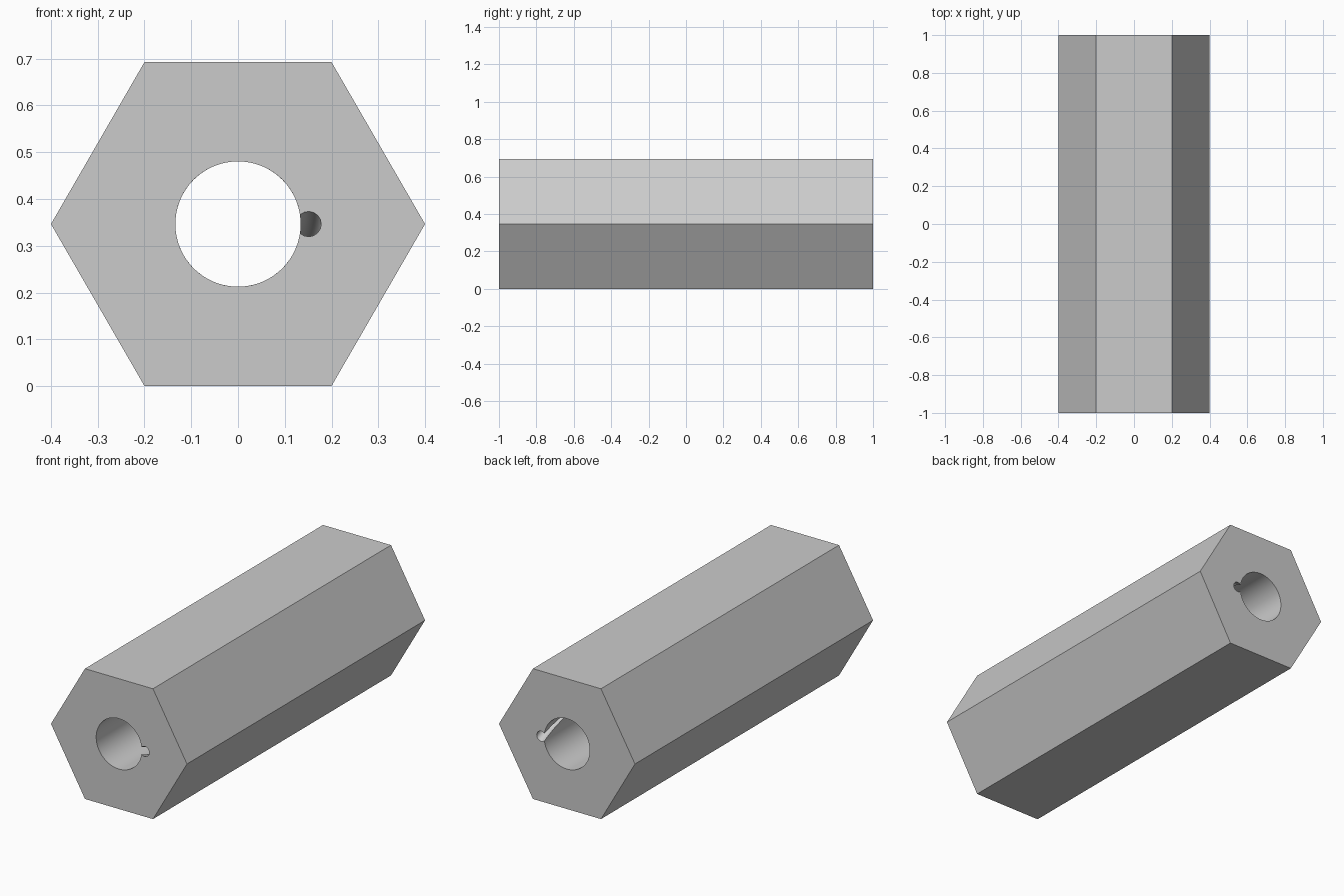
import bpy, bmesh
from math import pi, sin, cos, acos, atan2

if "Cube" in bpy.data.objects:
    bpy.data.objects.remove(bpy.data.objects["Cube"])

R_HEX = 0.4
AXIS_Z = R_HEX * cos(pi / 6)
R_BORE = 0.134
R_GROOVE, C_GROOVE = 0.027, 0.151
STEPS = 96

# Inner profile: round bore with one small round groove at +x
a = acos((R_BORE**2 + C_GROOVE**2 - R_GROOVE**2) / (2 * R_BORE * C_GROOVE))
b = atan2(R_BORE * sin(a), R_BORE * cos(a) - C_GROOVE)
profile = []
for i in range(80):
    t = a + (2 * pi - 2 * a) * i / 80
    profile.append((R_BORE * cos(t), R_BORE * sin(t)))
for i in range(12):
    t = -b + 2 * b * i / 12
    profile.append((C_GROOVE + R_GROOVE * cos(t), R_GROOVE * sin(t)))

hexagon = [(R_HEX * cos(i * pi / 3), R_HEX * sin(i * pi / 3)) for i in range(6)]
bm = bmesh.new()


def ring(points, y, turn=0.0):
    c, s = cos(turn), sin(turn)
    return [bm.verts.new((x * c - z * s, y, x * s + z * c + AXIS_Z)) for x, z in points]


def bridge(r1, r2):
    n = len(r1)
    for i in range(n):
        j = (i + 1) % n
        bm.faces.new((r1[i], r1[j], r2[j], r2[i]))


def loop_edges(r):
    return [bm.edges.get((r[i], r[(i + 1) % len(r)])) for i in range(len(r))]


# Hexagonal outside
outer = [ring(hexagon, y) for y in (-1, 1)]
bridge(*outer)

# Rifled inside: the groove makes one full turn along the length
inner = []
for k in range(STEPS + 1):
    y = -1 + 2 * k / STEPS
    inner.append(ring(profile, y, pi * (1 - y)))
for r1, r2 in zip(inner, inner[1:]):
    bridge(r1, r2)

# End faces
for o, n in ((outer[0], inner[0]), (outer[1], inner[-1])):
    bmesh.ops.triangle_fill(bm, use_beauty=True, edges=loop_edges(o) + loop_edges(n))
bmesh.ops.recalc_face_normals(bm, faces=bm.faces[:])

mesh = bpy.data.meshes.new("hex_barrel")
bm.to_mesh(mesh)
bm.free()
barrel = bpy.data.objects.new("hex_barrel", mesh)
bpy.context.collection.objects.link(barrel)
bpy.context.view_layer.objects.active = barrel
barrel.select_set(True)
bpy.ops.object.shade_smooth_by_angle(angle=pi / 6)
